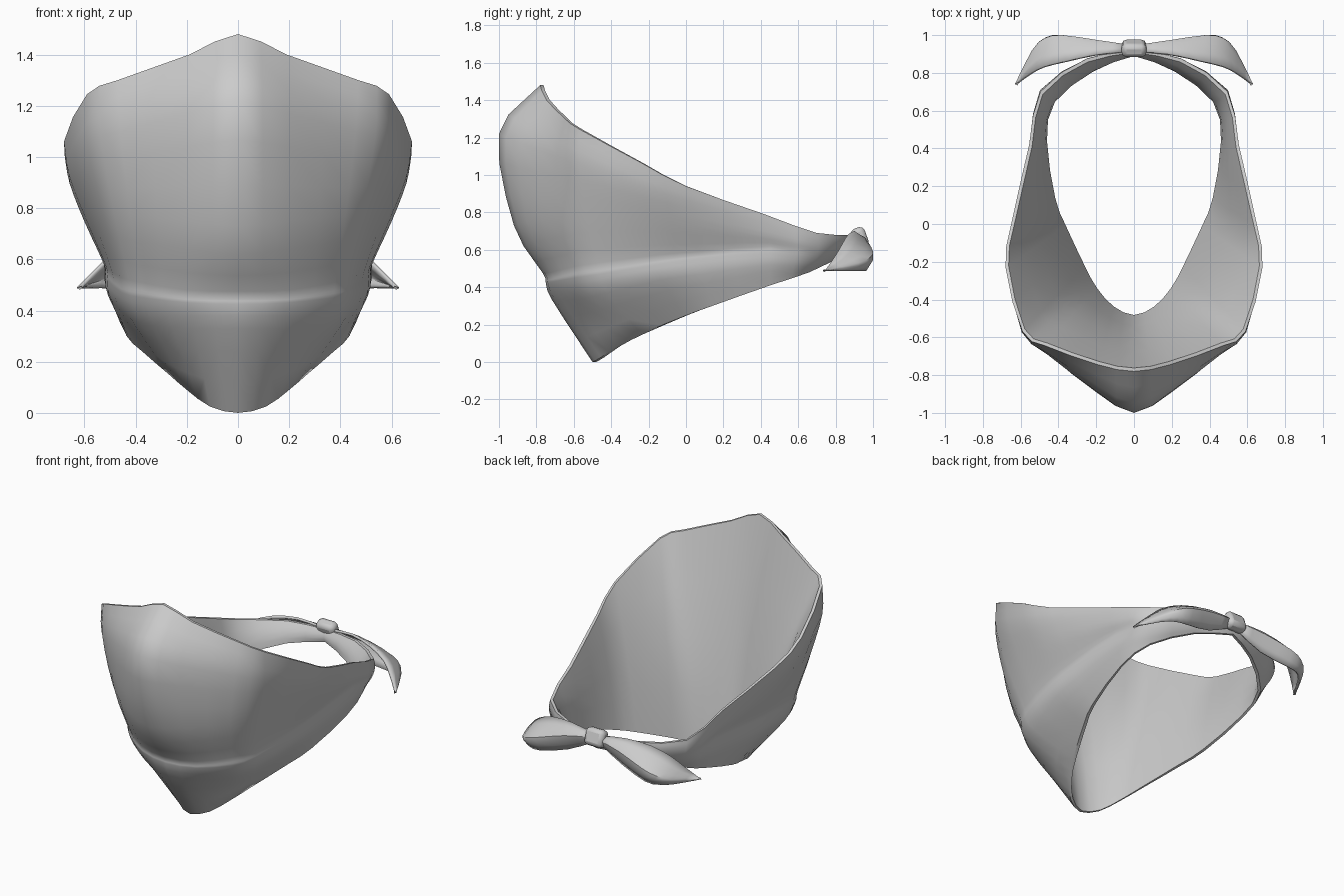
import bpy, math
from mathutils import Vector

if "Cube" in bpy.data.objects:
    bpy.data.objects.remove(bpy.data.objects["Cube"])


def spline(pts, steps):
    """Catmull-Rom curve through pts, rounded where it starts on the mirror plane."""
    p = [Vector(q) for q in pts]
    start = 2 * p[0] - p[1]
    if abs(p[0].x) < 1e-6 < abs(p[1].x):
        start = Vector((-p[1].x, p[1].y, p[1].z))
    p = [start] + p + [2 * p[-1] - p[-2]]
    out = []
    for i in range(1, len(p) - 2):
        a, b, c, d = p[i - 1:i + 3]
        for k in range(steps):
            t = k / steps
            out.append(0.5 * (2 * b + (c - a) * t + (2 * a - 5 * b + 4 * c - d) * t * t
                              + (3 * b - a - 3 * c + d) * t ** 3))
    return out + [p[-2]]


def inset(p, d):
    """Move a point horizontally towards the middle of the scarf."""
    return p - Vector((p.x, p.y - .1, 0)).normalized() * d


def smooth(ob, angle):
    bpy.ops.object.select_all(action='DESELECT')
    ob.select_set(True)
    bpy.context.view_layer.objects.active = ob
    bpy.ops.object.shade_smooth_by_angle(angle=math.radians(angle))


def cloth(name, rails, along, across, thickness, lining=False, flip=False):
    """Loft a mirrored cloth sheet through the rails, listed top to bottom."""
    rails = [spline(r, along) for r in rails]
    cols = [spline(c, across) for c in zip(*rails)]
    if lining:
        # straight inner layer from the bottom hem back up to the top hem
        for c in cols:
            t, b = c[0], c[-1]
            c += [inset(b.lerp(t, f), thickness + .06 * f * (1 - f)) for f in (0, .25, .5, .75, 1)]
            c.append(t.copy())
    n = len(cols[0])
    faces = []
    for i in range(len(cols) - 1):
        for j in range(n - 1):
            f = (i * n + j, i * n + j + 1, (i + 1) * n + j + 1, (i + 1) * n + j)
            faces.append(f[::-1] if flip else f)
    me = bpy.data.meshes.new(name)
    me.from_pydata([v for c in cols for v in c], [], faces)
    ob = bpy.data.objects.new(name, me)
    bpy.context.collection.objects.link(ob)
    mir = ob.modifiers.new("mirror", 'MIRROR')
    mir.use_clip = True
    if not lining:
        sol = ob.modifiers.new("thickness", 'SOLIDIFY')
        sol.thickness, sol.offset = thickness, -1
    smooth(ob, 40)
    return ob


# Scarf: hem rails run from the front centre round to the knot
top = [(0, -.78, 1.48), (.19, -.745, 1.40), (.47, -.645, 1.30), (.59, -.57, 1.245), (.68, -.23, 1.06),
       (.65, 0, .94), (.555, .42, .79), (.495, .7, .69), (.25, .875, .68), (0, .925, .67)]
bottom = [(0, -.5, 0), (.11, -.455, .025), (.2, -.36, .09), (.27, -.24, .15), (.38, -.01, .245),
          (.435, .14, .30), (.475, .45, .41), (.43, .66, .48), (.22, .825, .56), (0, .92, .59)]
brow = [(0, -1, 1.22), (.2, -.885, 1.17), (.46, -.69, 1.1), (.59, -.57, 1.06), (.66, -.22, .93),
        (.635, .02, .86), (.55, .43, .74)]
cheek = [(0, -.92, .73), (.2, -.85, .75), (.42, -.68, .77), (.53, -.53, .79), (.595, -.2, .76),
         (.59, .04, .73), (.54, .44, .675)]
crease = [(0, -.765, .475), (.2, -.72, .48), (.38, -.6, .51), (.46, -.47, .53), (.515, -.17, .57),
          (.525, .06, .59), (.52, .45, .62)]
fold = [(0, -.75, .425), (.19, -.71, .43), (.37, -.595, .45), (.455, -.46, .47), (.51, -.16, .52),
        (.52, .07, .55), (.52, .45, .58)]
chin = [(0, -.715, .33), (.17, -.66, .33), (.33, -.55, .34), (.42, -.42, .37), (.495, -.13, .44),
        (.51, .09, .47), (.515, .45, .52)]
mids = [brow, cheek, crease, fold, chin]
for k, rail in enumerate(mids):
    # the back straps blend between the two hems, bulging outward
    f = (k + 1) / (len(mids) + 1)
    for c, bulge in ((7, .025), (8, .02), (9, 0)):
        p = Vector(top[c]).lerp(Vector(bottom[c]), f)
        w = bulge * 4 * f * (1 - f)
        rail.append(tuple(p + Vector((w if c == 7 else 0, w, 0))))
cloth("scarf", [top] + mids + [bottom], 2, 3, .018, lining=True)

# Tied ends: curved leaf-shaped flaps hanging either side of the knot
upper = [(.03, .915, .68), (.2, .9, .70), (.36, .865, .68), (.48, .835, .63), (.55, .80, .57), (.63, .745, .49)]
middle = [(.03, .95, .665), (.2, .975, .64), (.38, 1, .59), (.47, .985, .56), (.54, .92, .53), (.63, .74, .488)]
lower = [(.03, .925, .62), (.2, .935, .535), (.38, .965, .49), (.47, .95, .487), (.54, .89, .487), (.63, .74, .486)]
cloth("tied_ends", [upper, middle, lower], 2, 3, .015, flip=True)

# Knot
bpy.ops.mesh.primitive_cube_add(size=1, location=(0, .93, .665), rotation=(math.radians(20), 0, 0))
knot = bpy.context.object
knot.name = "knot"
knot.scale = (.13, .075, .11)
bpy.ops.object.transform_apply(location=False, rotation=True, scale=True)
bev = knot.modifiers.new("bevel", 'BEVEL')
bev.width, bev.segments = .025, 2
smooth(knot, 60)
